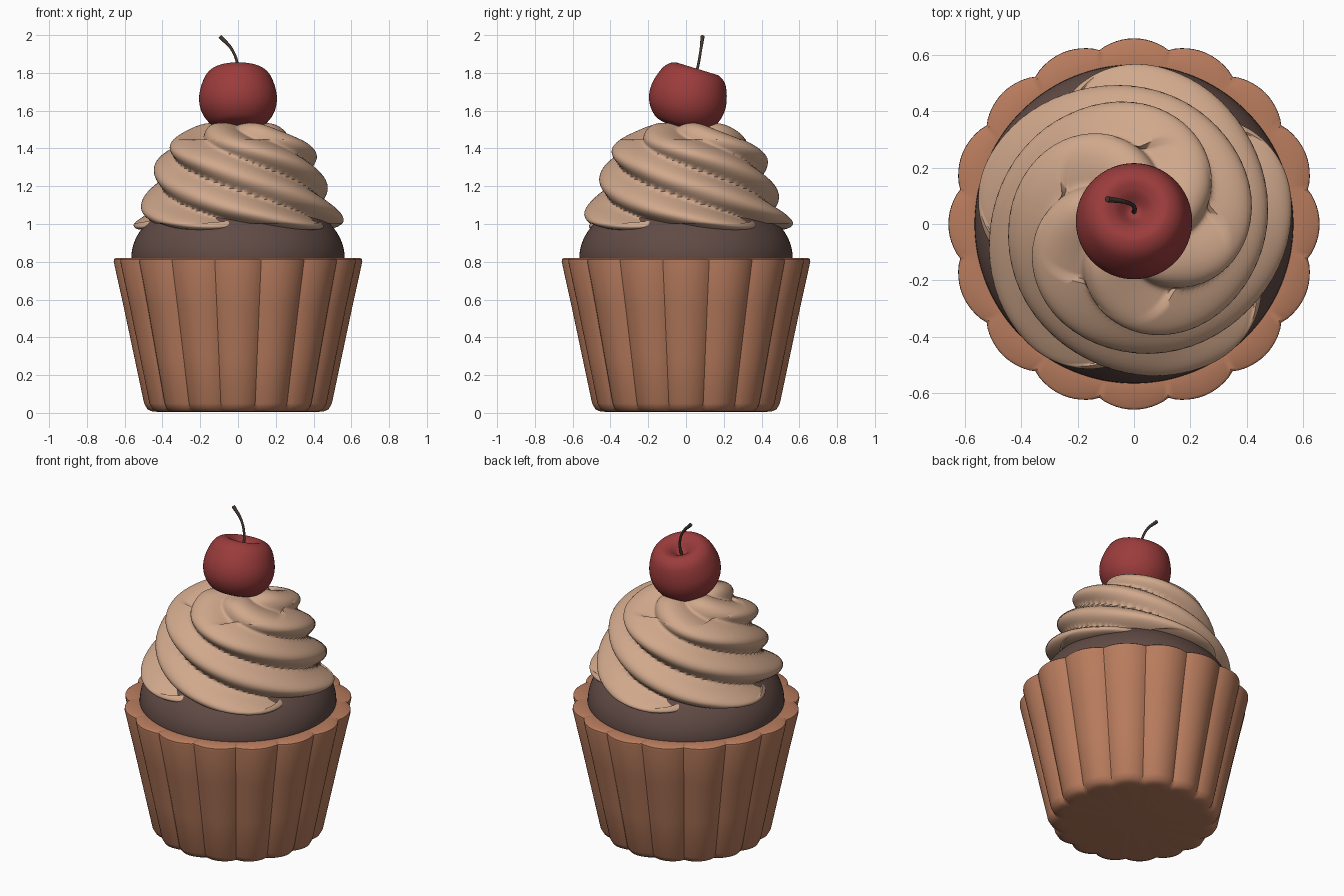
import bpy, bmesh, math
from mathutils import Vector

if "Cube" in bpy.data.objects:
    bpy.data.objects.remove(bpy.data.objects["Cube"])


def material(name, rgb):
    m = bpy.data.materials.new(name)
    m.diffuse_color = (*rgb, 1)
    m.use_nodes = True
    m.node_tree.nodes["Principled BSDF"].inputs["Base Color"].default_value = m.diffuse_color
    return m


def smooth_profile(pts, steps=8):
    """Catmull-Rom resampling of a short (r, z) profile."""
    p = [Vector(q) for q in pts]
    p = [p[0]] + p + [p[-1]]
    out = []
    for i in range(1, len(p) - 2):
        a, b, c, d = p[i - 1:i + 3]
        for k in range(steps):
            t = k / steps
            out.append(0.5 * (2 * b + (c - a) * t + (2 * a - 5 * b + 4 * c - d) * t * t
                              + (3 * b - a - 3 * c + d) * t ** 3))
    out.append(p[-1])
    return [(max(0.0, v.x), v.y) for v in out]


def lathe(name, profile, segs, mat, shape=None, angle=40):
    """Revolve a profile; shape(r, z, theta) may vary it around the axis."""
    bm = bmesh.new()
    rings = []
    for r, z in profile:
        ring = []
        for i in range(segs):
            th = 2 * math.pi * i / segs
            rr, zz = shape(r, z, th) if shape else (r, z)
            ring.append(bm.verts.new((rr * math.cos(th), rr * math.sin(th), zz)))
        rings.append(ring)
    for a, b in zip(rings, rings[1:]):
        for i in range(segs):
            j = (i + 1) % segs
            bm.faces.new((a[i], a[j], b[j], b[i]))
    bmesh.ops.remove_doubles(bm, verts=bm.verts, dist=1e-5)
    bmesh.ops.recalc_face_normals(bm, faces=bm.faces)
    me = bpy.data.meshes.new(name)
    bm.to_mesh(me)
    bm.free()
    ob = bpy.data.objects.new(name, me)
    bpy.context.collection.objects.link(ob)
    me.materials.append(mat)
    bpy.ops.object.select_all(action='DESELECT')
    ob.select_set(True)
    bpy.context.view_layer.objects.active = ob
    bpy.ops.object.shade_smooth_by_angle(angle=math.radians(angle))
    return ob


# Paper cup with 16 scalloped flutes
def flute(r, z, th):
    if r > 0.4 and not (r < 0.58 and z > 0.7):
        r -= 0.03 * (1 - abs(math.cos(8 * th)) ** 0.8)
    return r, z


cup_profile = [(0, 0.005), (0.42, 0.005), (0.455, 0.008), (0.48, 0.02), (0.497, 0.05),
               (0.55, 0.30), (0.605, 0.56), (0.658, 0.80), (0.657, 0.813), (0.648, 0.82),
               (0.565, 0.82), (0.545, 0.75), (0, 0.75)]
lathe("paper_cup", cup_profile, 16 * 12, material("cup_brown", (0.48, 0.20, 0.11)), flute)

# Domed cake
dome = [(0, 0.76), (0.555, 0.76)]
dome += [(0.565 * math.cos(a * math.pi / 48), 0.82 + 0.36 * math.sin(a * math.pi / 48))
         for a in range(25)]
lathe("cake", dome, 96, material("cake_brown", (0.12, 0.07, 0.06)))


# Twisted five-lobed frosting
def swirl(r, z, th):
    phase = th - math.radians(18) + math.radians(410) * (z - 1.0)
    c = math.cos(2.5 * phase)
    valley = 1 - math.sqrt(c * c + 0.015) / math.sqrt(1.015)
    fade = min(1, r / 0.35)
    depth = (0.085 + 0.05 * max(0, min(1, (1.12 - z) / 0.12))) * fade
    if z > 1.45:
        z -= 0.03 * valley * min(1, r / 0.2)
    elif z < 1.0:
        z += 0.025 * valley
    return max(0, r - depth * valley), z


frosting = smooth_profile([(0, 0.97), (0.40, 0.97), (0.52, 0.97), (0.565, 0.995), (0.555, 1.04),
                           (0.505, 1.13), (0.46, 1.25), (0.425, 1.36), (0.37, 1.43),
                           (0.28, 1.49), (0.19, 1.53), (0.09, 1.535), (0, 1.535)])
lathe("frosting", frosting, 200, material("frosting_tan", (0.63, 0.39, 0.26)), swirl, 60)

# Tilted cherry with a stem dimple
cherry = lathe("cherry", smooth_profile([(0, 0.105), (0.025, 0.11), (0.07, 0.15), (0.12, 0.163),
                                         (0.172, 0.122), (0.205, 0.02), (0.193, -0.07),
                                         (0.14, -0.138), (0.07, -0.16), (0, -0.16)]),
               64, material("cherry_red", (0.33, 0.045, 0.045)))
cherry.location = (0, 0.01, 1.665)
cherry.rotation_euler = (math.radians(-17), 0, 0)

# Curved stem
cu = bpy.data.curves.new("cherry_stem", 'CURVE')
cu.dimensions = '3D'
cu.bevel_depth = 0.009
cu.bevel_resolution = 3
cu.use_fill_caps = True
sp = cu.splines.new('BEZIER')
path = [((0, 0.04, 1.75), 1), ((0, 0.062, 1.83), 0.8), ((-0.03, 0.078, 1.92), 0.8),
        ((-0.095, 0.088, 1.993), 1.2)]
sp.bezier_points.add(len(path) - 1)
for bp, (co, rad) in zip(sp.bezier_points, path):
    bp.co = co
    bp.radius = rad
    bp.handle_left_type = bp.handle_right_type = 'AUTO'
stem = bpy.data.objects.new("cherry_stem", cu)
bpy.context.collection.objects.link(stem)
cu.materials.append(material("stem_brown", (0.06, 0.04, 0.03)))
